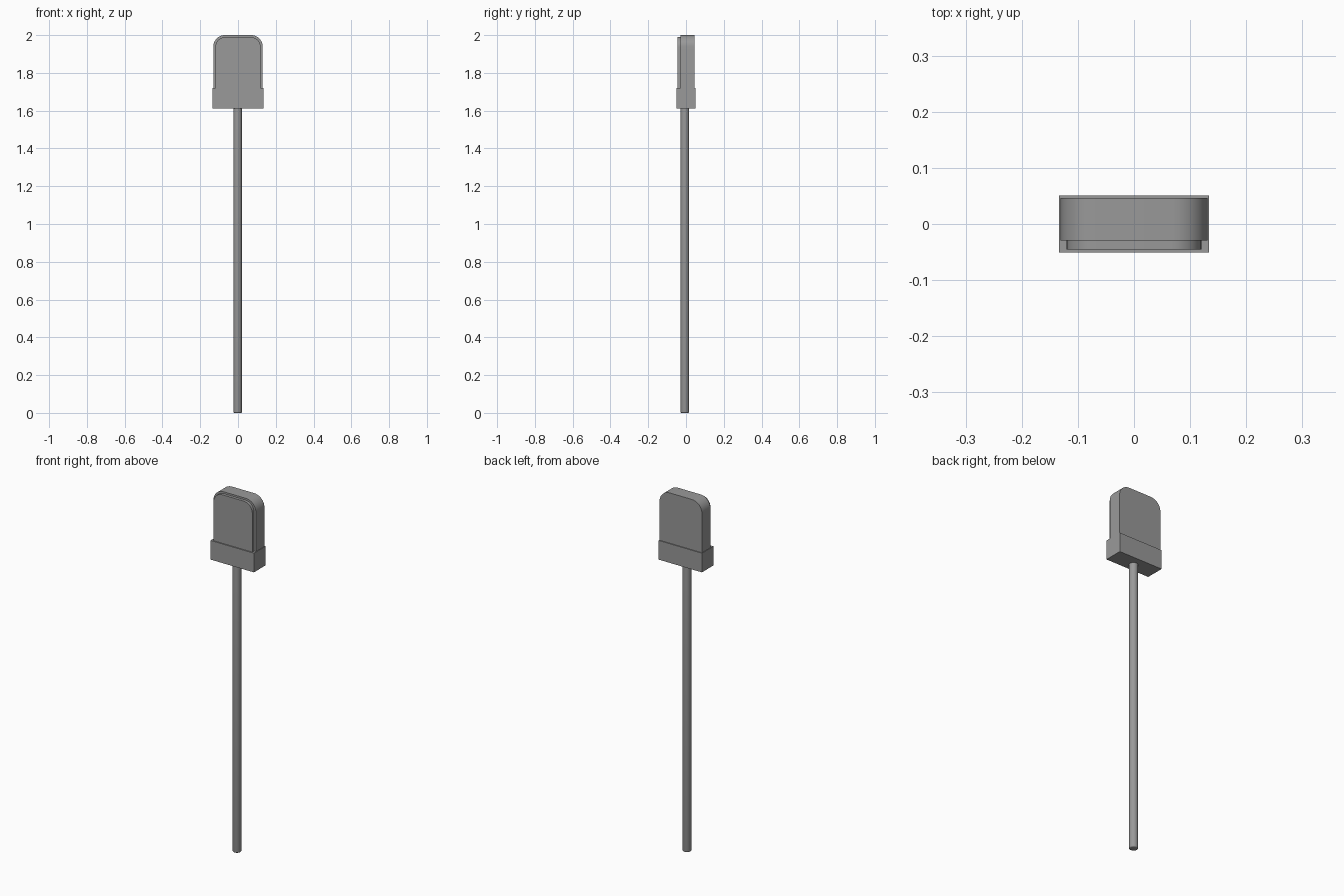
import bpy, bmesh
from math import sin, cos, pi

if "Cube" in bpy.data.objects:
    bpy.data.objects.remove(bpy.data.objects["Cube"])

# Dark grey used on every part
dark = bpy.data.materials.new("dark_grey")
dark.diffuse_color = (0.32, 0.32, 0.32, 1)
dark.use_nodes = True
dark.node_tree.nodes["Principled BSDF"].inputs["Base Color"].default_value = dark.diffuse_color


def finish(name, bm):
    bmesh.ops.recalc_face_normals(bm, faces=bm.faces)
    mesh = bpy.data.meshes.new(name)
    bm.to_mesh(mesh)
    bm.free()
    mesh.materials.append(dark)
    ob = bpy.data.objects.new(name, mesh)
    bpy.context.collection.objects.link(ob)
    bpy.ops.object.select_all(action='DESELECT')
    ob.select_set(True)
    bpy.context.view_layer.objects.active = ob
    bpy.ops.object.shade_smooth_by_angle(angle=0.6)
    return ob


def rounded_slab(name, half_w, z0, z1, y0, y1, r, steps=10):
    """Upright slab with rounded top corners, extruded along y."""
    arc = [(i / steps) * pi / 2 for i in range(steps + 1)]
    right = [(half_w - r + r * cos(a), z1 - r + r * sin(a)) for a in arc]
    profile = [(half_w, z0)] + right
    profile += [(-x, z) for x, z in reversed(profile)]
    bm = bmesh.new()
    face = bm.faces.new([bm.verts.new((x, y0, z)) for x, z in profile])
    ext = bmesh.ops.extrude_face_region(bm, geom=[face], use_keep_orig=True)
    verts = [g for g in ext['geom'] if isinstance(g, bmesh.types.BMVert)]
    bmesh.ops.translate(bm, verts=verts, vec=(0, y1 - y0, 0))
    return finish(name, bm)


# Rectangular collar at the foot of the head
bm = bmesh.new()
bmesh.ops.create_cube(bm, size=1)
bmesh.ops.scale(bm, verts=bm.verts, vec=(0.268, 0.102, 0.107))
bmesh.ops.translate(bm, verts=bm.verts, vec=(0, 0, 1.6655))
finish("collar", bm)

# Head body and the raised panel on its front
rounded_slab("head_body", 0.131, 1.70, 2.0, -0.029, 0.046, 0.062)
rounded_slab("front_panel", 0.120, 1.70, 1.99, -0.045, -0.028, 0.054)

# Round stem with a bevelled foot
bm = bmesh.new()
bmesh.ops.create_cone(bm, cap_ends=True, segments=32, radius1=0.023,
                      radius2=0.023, depth=1.63)
bmesh.ops.translate(bm, verts=bm.verts, vec=(-0.002, -0.006, 0.815))
foot = [e for e in bm.edges if all(v.co.z < 0.01 for v in e.verts)]
bmesh.ops.bevel(bm, geom=foot, offset=0.006, segments=3, profile=0.5,
                affect='EDGES')
finish("stem", bm)
